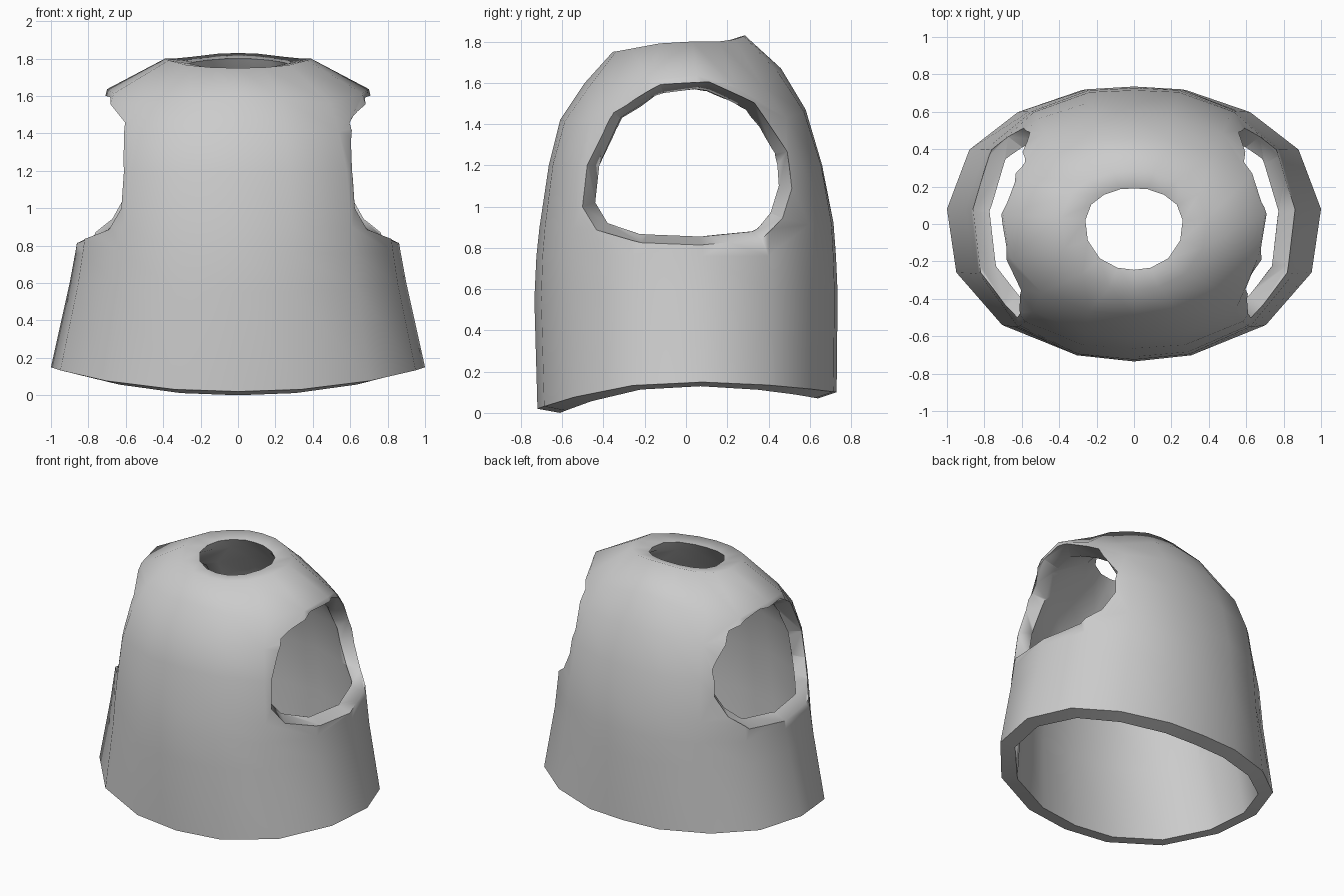
import bpy, bmesh, math
from mathutils import Vector
from mathutils.bvhtree import BVHTree

if "Cube" in bpy.data.objects:
    bpy.data.objects.remove(bpy.data.objects["Cube"])

grey = bpy.data.materials.new("plain grey")
grey.diffuse_color = (0.6, 0.6, 0.6, 1)
grey.use_nodes = True
grey.node_tree.nodes["Principled BSDF"].inputs["Base Color"].default_value = grey.diffuse_color

# half of the 16-sided cross-section, back to front, as fractions of the radii
half = [(0, 1), (.28, .98), (.62, .82), (.88, .545), (1, .11),
        (.95, -.36), (.705, -.75), (.34, -.955), (0, -1)]
section = half + [(-x, y) for x, y in half[-2:0:-1]]


def loft(name, rings, closed):
    """Skin a list of equal-length rings; close to a tube or cap the ends."""
    bm = bmesh.new()
    loops = [[bm.verts.new(p) for p in r] for r in rings]
    pairs = list(zip(loops, loops[1:]))
    if closed:
        pairs.append((loops[-1], loops[0]))
    else:
        bm.faces.new(loops[0])
        bm.faces.new(loops[-1])
    n = len(loops[0])
    for a, b in pairs:
        for i in range(n):
            j = (i + 1) % n
            bm.faces.new((a[i], a[j], b[j], b[i]))
    bmesh.ops.recalc_face_normals(bm, faces=bm.faces)
    me = bpy.data.meshes.new(name)
    bm.to_mesh(me)
    bm.free()
    ob = bpy.data.objects.new(name, me)
    bpy.context.collection.objects.link(ob)
    me.materials.append(grey)
    return ob


def ring(zf, zs, zb, sx, yf, yb, bulge, dip):
    """Cross-section whose height varies from front to side to back;
    bulge pushes the diagonals out and dip lowers them."""
    pts = []
    for u, v in section:
        diag = (2 * u * v) ** 2
        grow = 1 + bulge * diag
        y = (yb if v > 0 else -yf) * v * grow
        z = zs + ((zb if v > 0 else zf) - zs) * v * v
        pts.append((u * sx * grow, y, z - dip * diag * (1 if v > 0 else 0.6)))
    return pts


# front z, side z, back z, half width, front y, back y, bulge, dip
profile = [
    (0.02, 0.15, 0.10, 1.00, -0.72, 0.73, 0, 0),
    (0.55, 0.60, 0.58, 0.90, -0.735, 0.735, 0, 0),
    (0.76, 0.76, 0.76, 0.87, -0.725, 0.727, 0.01, 0),
    (0.90, 0.90, 0.92, 0.845, -0.71, 0.715, 0.02, 0),
    (1.20, 1.20, 1.20, 0.79, -0.665, 0.66, 0.04, 0),
    (1.42, 1.44, 1.47, 0.75, -0.61, 0.58, 0.02, 0.03),
    (1.60, 1.64, 1.67, 0.70, -0.49, 0.46, 0, 0.08),
    (1.75, 1.80, 1.83, 0.39, -0.355, 0.285, 0, 0.01),
    # neck opening, then down the lining
    (1.74, 1.775, 1.80, 0.26, -0.245, 0.19, 0, 0),
    (1.67, 1.70, 1.74, 0.33, -0.30, 0.24, 0, 0.02),
    (1.54, 1.56, 1.60, 0.62, -0.41, 0.38, 0, 0.08),
    (1.38, 1.40, 1.43, 0.66, -0.52, 0.49, 0.02, 0.03),
    (1.20, 1.20, 1.20, 0.70, -0.575, 0.57, 0.04, 0),
    (0.90, 0.90, 0.92, 0.765, -0.62, 0.625, 0.02, 0),
    (0.55, 0.60, 0.58, 0.81, -0.645, 0.645, 0, 0),
    (0.00, 0.13, 0.07, 0.90, -0.61, 0.64, 0, 0),
]
vest = loft("vest", [ring(*p) for p in profile], True)
skin = BVHTree.FromPolygons([v.co for v in vest.data.vertices],
                            [p.vertices for p in vest.data.polygons])

# arm opening outline (y, z)
hole = [(-.44, 1.02), (-.42, 1.2), (-.31, 1.43), (-.11, 1.55), (.1, 1.56),
        (.29, 1.47), (.43, 1.26), (.45, 1.1), (.41, .97), (.32, .88),
        (.06, .855), (-.19, .865), (-.38, .92)]


def arm_cutter(side):
    """Plug that follows the shell and flares outwards for a bevelled rim."""
    inward = Vector((-side, 0, 0))
    rings = [[], [], [], []]
    for y, z in hole:
        outer = skin.ray_cast(Vector((2 * side, y * 1.14, 1.2 + (z - 1.2) * 1.12)), inward)[0]
        first = skin.ray_cast(Vector((2 * side, y, z)), inward)[0]
        inner = skin.ray_cast(first + inward * 0.002, inward)[0]
        rings[0].append(inner + inward * 0.25)
        rings[1].append(inner)
        rings[2].append(outer)
        out = outer + (outer - inner) * 0.4
        rings[3].append(Vector((outer.x + side * 0.3, out.y, out.z)))
    ob = loft("arm_cutter", rings, False)
    ob.hide_render = True
    return ob


bpy.context.view_layer.objects.active = vest
vest.select_set(True)
for side in (1, -1):
    cutter = arm_cutter(side)
    mod = vest.modifiers.new("arm opening", 'BOOLEAN')
    mod.operation, mod.solver, mod.object = 'DIFFERENCE', 'EXACT', cutter
    bpy.ops.object.modifier_apply(modifier=mod.name)
    bpy.data.objects.remove(cutter)

bpy.ops.object.shade_smooth_by_angle(angle=math.radians(62))
